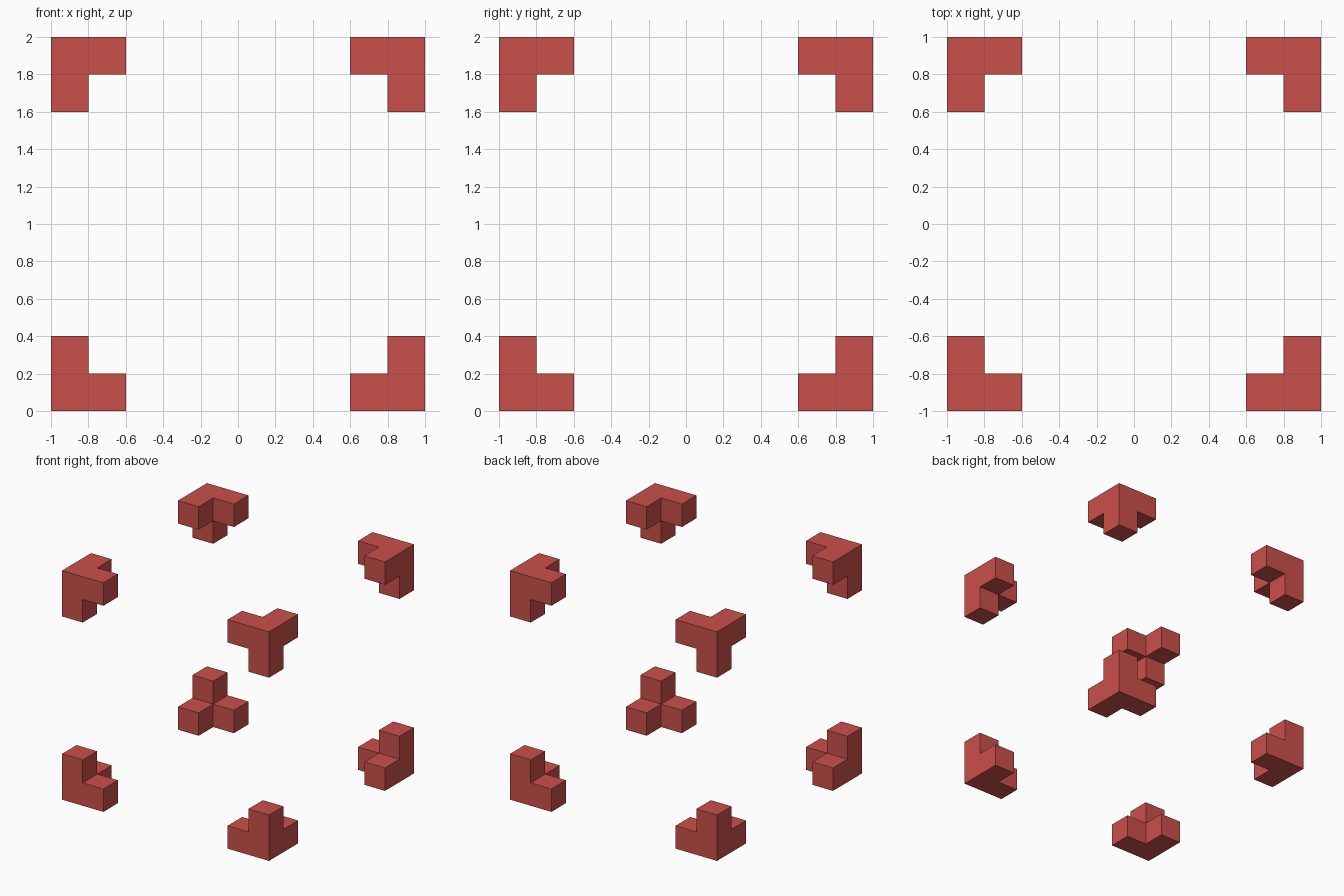
import bpy, bmesh, math
from itertools import product
from mathutils import Vector

if "Cube" in bpy.data.objects:
    bpy.data.objects.remove(bpy.data.objects["Cube"])

S = 0.2  # block size

red = bpy.data.materials.new("red")
red.diffuse_color = (0.6, 0.08, 0.07, 1)
red.use_nodes = True
red.node_tree.nodes["Principled BSDF"].inputs["Base Color"].default_value = red.diffuse_color


def corner_bracket(name, sx, sy, sz):
    """Corner block with three arms pointing inward along the cube edges."""
    signs = Vector((sx, sy, sz))
    bm = bmesh.new()
    bmesh.ops.create_cube(bm, size=S)
    bm.normal_update()
    # extrude the three inward faces into arms
    inner = [f for f in bm.faces if f.normal.dot(signs) < 0]
    arms = bmesh.ops.extrude_discrete_faces(bm, faces=inner)["faces"]
    bm.normal_update()
    for f in arms:
        bmesh.ops.translate(bm, vec=f.normal * S, verts=f.verts)
    # merge coplanar outer faces
    bmesh.ops.dissolve_limit(bm, angle_limit=math.radians(1),
                             verts=bm.verts, edges=bm.edges)
    bmesh.ops.recalc_face_normals(bm, faces=bm.faces)
    mesh = bpy.data.meshes.new(name)
    bm.to_mesh(mesh)
    bm.free()
    mesh.materials.append(red)
    obj = bpy.data.objects.new(name, mesh)
    obj.location = signs * (1 - S / 2) + Vector((0, 0, 1))
    bpy.context.collection.objects.link(obj)


# one bracket in each corner of a 2-unit cube
for sx, sy, sz in product((-1, 1), repeat=3):
    name = "_".join(("corner",
                     "top" if sz > 0 else "bottom",
                     "back" if sy > 0 else "front",
                     "right" if sx > 0 else "left"))
    corner_bracket(name, sx, sy, sz)
